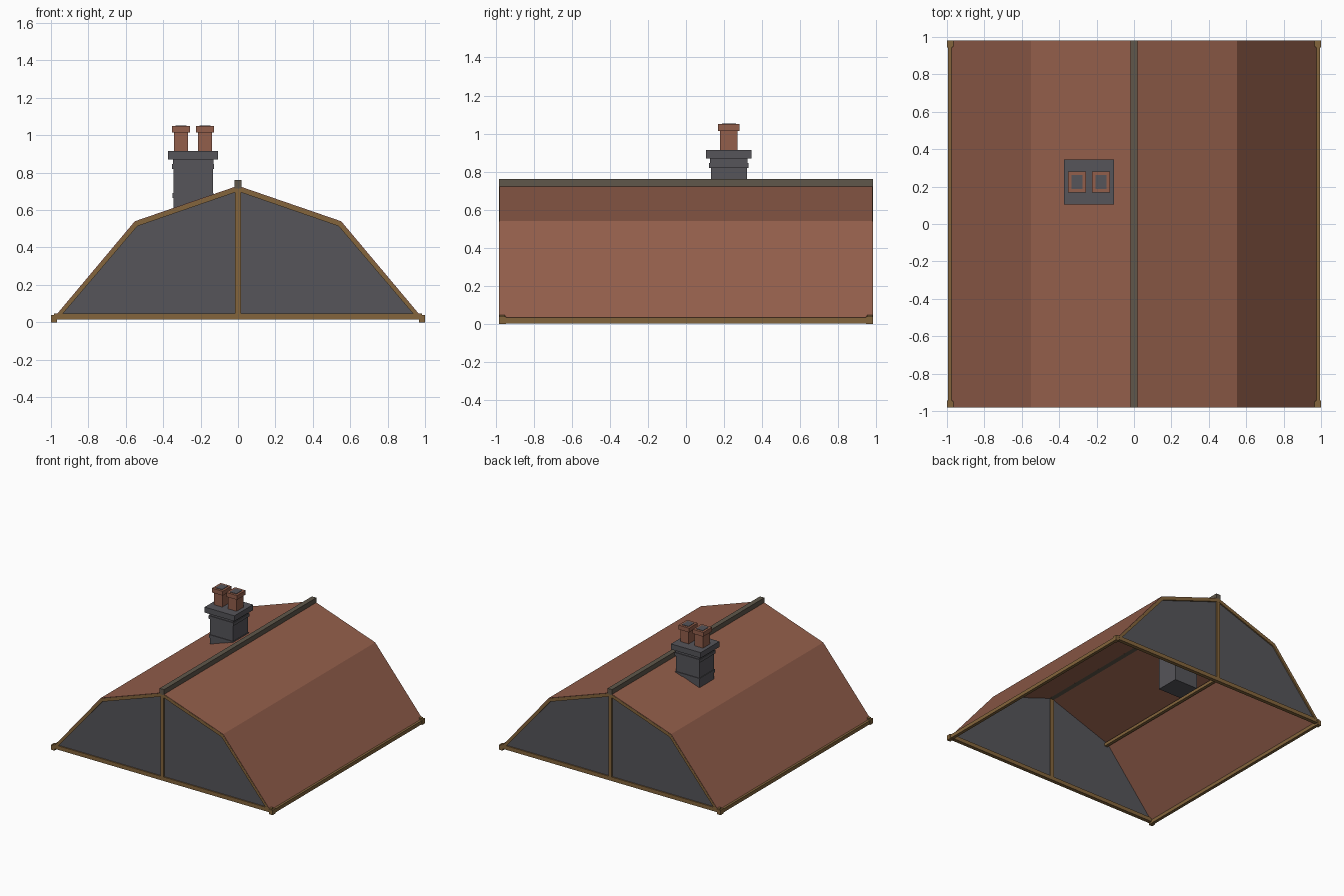
import bpy, bmesh

if "Cube" in bpy.data.objects:
    bpy.data.objects.remove(bpy.data.objects["Cube"])

def mat(name, rgb):
    m = bpy.data.materials.new(name)
    m.diffuse_color = (*rgb, 1)
    m.use_nodes = True
    m.node_tree.nodes["Principled BSDF"].inputs["Base Color"].default_value = m.diffuse_color
    return m

ROOF = mat("clay_red", (0.29, 0.112, 0.07))
GREY = mat("slate_grey", (0.092, 0.09, 0.101))
WOOD = mat("timber_brown", (0.23, 0.13, 0.045))
RIDGE = mat("ridge_umber", (0.115, 0.095, 0.07))

def finish(name, bm, material):
    bmesh.ops.recalc_face_normals(bm, faces=bm.faces)
    me = bpy.data.meshes.new(name)
    bm.to_mesh(me)
    bm.free()
    me.materials.append(material)
    ob = bpy.data.objects.new(name, me)
    bpy.context.collection.objects.link(ob)
    return ob

def box(name, x0, x1, y0, y1, z0, z1, material):
    bm = bmesh.new()
    bmesh.ops.create_cube(bm, size=1)
    for v in bm.verts:
        v.co = ((x0 + x1) / 2 + v.co.x * (x1 - x0),
                (y0 + y1) / 2 + v.co.y * (y1 - y0),
                (z0 + z1) / 2 + v.co.z * (z1 - z0))
    return finish(name, bm, material)

def prism(name, pts, y0, y1, material):
    """Extrude an x-z outline from y0 to y1."""
    bm = bmesh.new()
    f = bm.faces.new([bm.verts.new((x, y0, z)) for x, z in pts])
    r = bmesh.ops.extrude_face_region(bm, geom=[f])
    for v in r["geom"]:
        if isinstance(v, bmesh.types.BMVert):
            v.co.y = y1
    return finish(name, bm, material)

def mirrored(half):
    """Right half of a profile, ridge first -> full profile left to right."""
    return [(-x, z) for x, z in reversed(half[1:])] + half

outer = mirrored([(0, 0.73), (0.552, 0.54), (0.98, 0.03)])
under = mirrored([(0, 0.722), (0.548, 0.533), (0.972, 0.03)])
inner = mirrored([(0, 0.70), (0.538, 0.514), (0.95, 0.03)])

# Roof skin with two pitches per side
prism("roof_skin", outer + under[::-1], -0.98, 0.98, ROOF)

# Ridge cap
box("ridge_cap", -0.02, 0.02, -0.981, 0.981, 0.715, 0.762, RIDGE)

# Gable ends: panel, rake boards, king post, tie beam
for s, side in ((-1, "front"), (1, "back")):
    prism(side + "_gable_panel", under, s * 0.96, s * 0.97, GREY)
    prism(side + "_rake_boards", [(x, z + 0.004) for x, z in under] + inner[::-1],
          s * 0.966, s * 0.981, WOOD)
    y0, y1 = sorted((s * 0.95, s * 0.98))
    box(side + "_king_post", -0.015, 0.015, y0, y1, 0.03, 0.71, WOOD)
    box(side + "_tie_beam", -0.985, 0.985, y0, y1, 0.015, 0.047, WOOD)

# Eave beams, corner blocks and purlins under the pitch breaks
for s, side in ((-1, "left"), (1, "right")):
    x0, x1 = sorted((s * 0.97, s * 0.995))
    box(side + "_eave_beam", x0, x1, -0.98, 0.98, 0.004, 0.034, WOOD)
    for t, end in ((-1, "front"), (1, "back")):
        cx0, cx1 = sorted((s * 0.968, s * 1.0))
        cy0, cy1 = sorted((t * 0.945, t * 0.982))
        box(f"{side}_{end}_corner_block", cx0, cx1, cy0, cy1, 0.0, 0.04, WOOD)
    px0, px1 = sorted((s * 0.52, s * 0.545))
    box(side + "_purlin", px0, px1, -0.96, 0.96, 0.505, 0.53, WOOD)

# Chimney stack: (half x, half y, bottom, top) about its centre
cx, cy = -0.24, 0.225
for name, hx, hy, z0, z1 in (
        ("chimney_stack", 0.105, 0.095, 0.37, 0.88),
        ("chimney_lower_band", 0.11, 0.10, 0.665, 0.69),
        ("chimney_upper_band", 0.113, 0.103, 0.82, 0.845),
        ("chimney_neck", 0.108, 0.098, 0.845, 0.875),
        ("chimney_cap", 0.134, 0.12, 0.87, 0.915)):
    box(name, cx - hx, cx + hx, cy - hy, cy + hy, z0, z1, GREY)

# Chimney pots with collars and dark openings
for i, px in enumerate((-0.305, -0.176)):
    for name, hx, hy, z0, z1, m in (
            ("pot_shaft", 0.038, 0.046, 0.91, 1.02, ROOF),
            ("pot_collar", 0.048, 0.056, 1.015, 1.05, ROOF),
            ("pot_opening", 0.03, 0.037, 1.046, 1.053, GREY)):
        box(f"{name}_{i + 1}", px - hx, px + hx, cy - hy, cy + hy, z0, z1, m)
